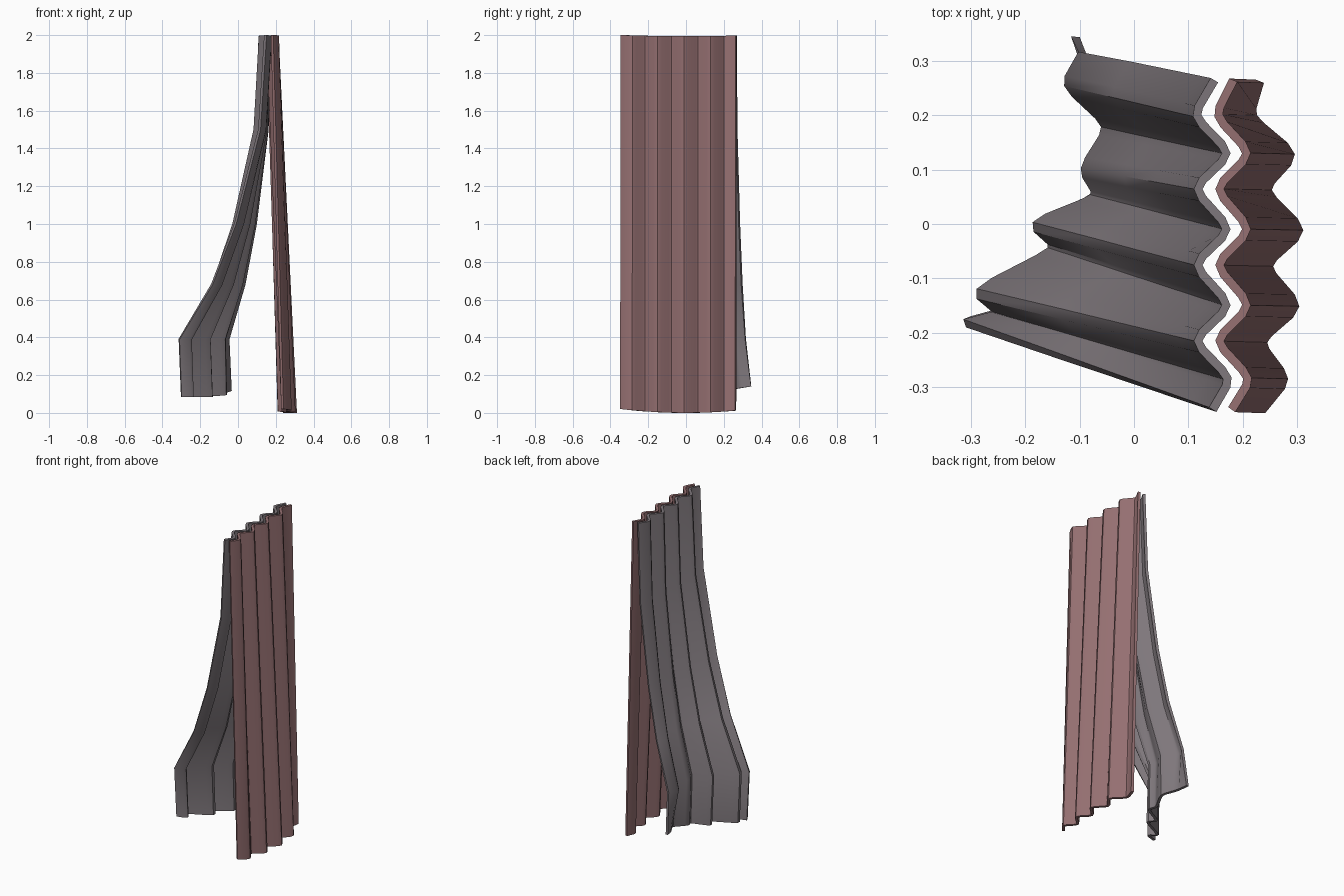
import bpy
from mathutils import Vector

if "Cube" in bpy.data.objects:
    bpy.data.objects.remove(bpy.data.objects["Cube"])


def rounded(ctrl, f=0.24):
    """Replace each inner corner of a fold profile by a three point bend."""
    p = [Vector(c) for c in ctrl]
    out = [p[0]]
    for a, b, c in zip(p, p[1:], p[2:]):
        s, e = b.lerp(a, f), b.lerp(c, f)
        out += [s, (s + e) / 4 + b / 2, e]
    return out + [p[-1]]


def blend(a, b, t):
    return [tuple(Vector(p).lerp(Vector(q), t)) for p, q in zip(a, b)]


def sheet(name, rows, color, thickness=0.016):
    """Loft fold profiles into a thin smooth corrugated sheet."""
    rows = [rounded(r) for r in rows]
    n = len(rows[0])
    verts = [v for r in rows for v in r]
    faces = [(i * n + j, i * n + j + 1, (i + 1) * n + j + 1, (i + 1) * n + j)
             for i in range(len(rows) - 1) for j in range(n - 1)]
    mesh = bpy.data.meshes.new(name)
    mesh.from_pydata(verts, [], faces)
    ob = bpy.data.objects.new(name, mesh)
    bpy.context.collection.objects.link(ob)
    mat = bpy.data.materials.new(name + "_color")
    mat.diffuse_color = (*color, 1)
    mat.use_nodes = True
    mat.node_tree.nodes["Principled BSDF"].inputs["Base Color"].default_value = mat.diffuse_color
    mesh.materials.append(mat)
    mod = ob.modifiers.new("thickness", 'SOLIDIFY')
    mod.thickness = thickness
    mod.offset = 0
    bpy.context.view_layer.objects.active = ob
    ob.select_set(True)
    bpy.ops.object.modifier_apply(modifier=mod.name)
    bpy.ops.object.shade_smooth_by_angle(angle=0.6)
    ob.select_set(False)


# Shared fold positions from back edge to front edge
ys = [0.265, 0.2, 0.13, 0.065, -0.01, -0.075, -0.15, -0.215, -0.285, -0.342]


def top_profile(end, valley, peak):
    xs = [end] + [valley, peak] * 4 + [end - 0.003]
    return [(x, y, 2.0 - 0.006 * (1 - (y / 0.34) ** 2)) for x, y in zip(xs, ys)]


# Red curtain: straight, flaring slightly towards the floor
red_top = top_profile(0.183, 0.150, 0.215)
red_x = [0.232, 0.213, 0.297, 0.238, 0.313, 0.240, 0.305, 0.230, 0.282, 0.235]
red_bottom = [(x, y - 0.002, 0.02 * (y / 0.34) ** 2) for x, y in zip(red_x, ys)]
sheet("red_curtain", [red_top, red_bottom], (0.30, 0.16, 0.165))

# Grey curtain: pulled aside and twisted, with a short hanging hem
grey_top = top_profile(0.148, 0.110, 0.178)
pulled = [(-0.095, 0.315), (-0.128, 0.258), (-0.045, 0.18), (-0.095, 0.1),
          (-0.065, 0.05), (-0.19, 0.0), (-0.14, -0.045), (-0.295, -0.125),
          (-0.245, -0.165), (-0.312, -0.183)]
pulled = [(x, y, 0.39) for x, y in pulled]
hem = [(-0.108, 0.345), (-0.085, 0.28), (-0.035, 0.2), (-0.085, 0.1),
       (-0.06, 0.055), (-0.175, 0.0), (-0.13, -0.045), (-0.285, -0.12),
       (-0.235, -0.16), (-0.3, -0.178)]
hem = [(x, y, 0.085 + 0.055 * max(0, y / 0.345)) for x, y in hem]
rows = [grey_top]
for z, t in ((1.5, 0.07), (1.0, 0.35), (0.68, 0.62)):
    rows.append([(x, y, z) for x, y, _ in blend(grey_top, pulled, t)])
sheet("grey_curtain", rows + [pulled, hem], (0.21, 0.185, 0.20))
